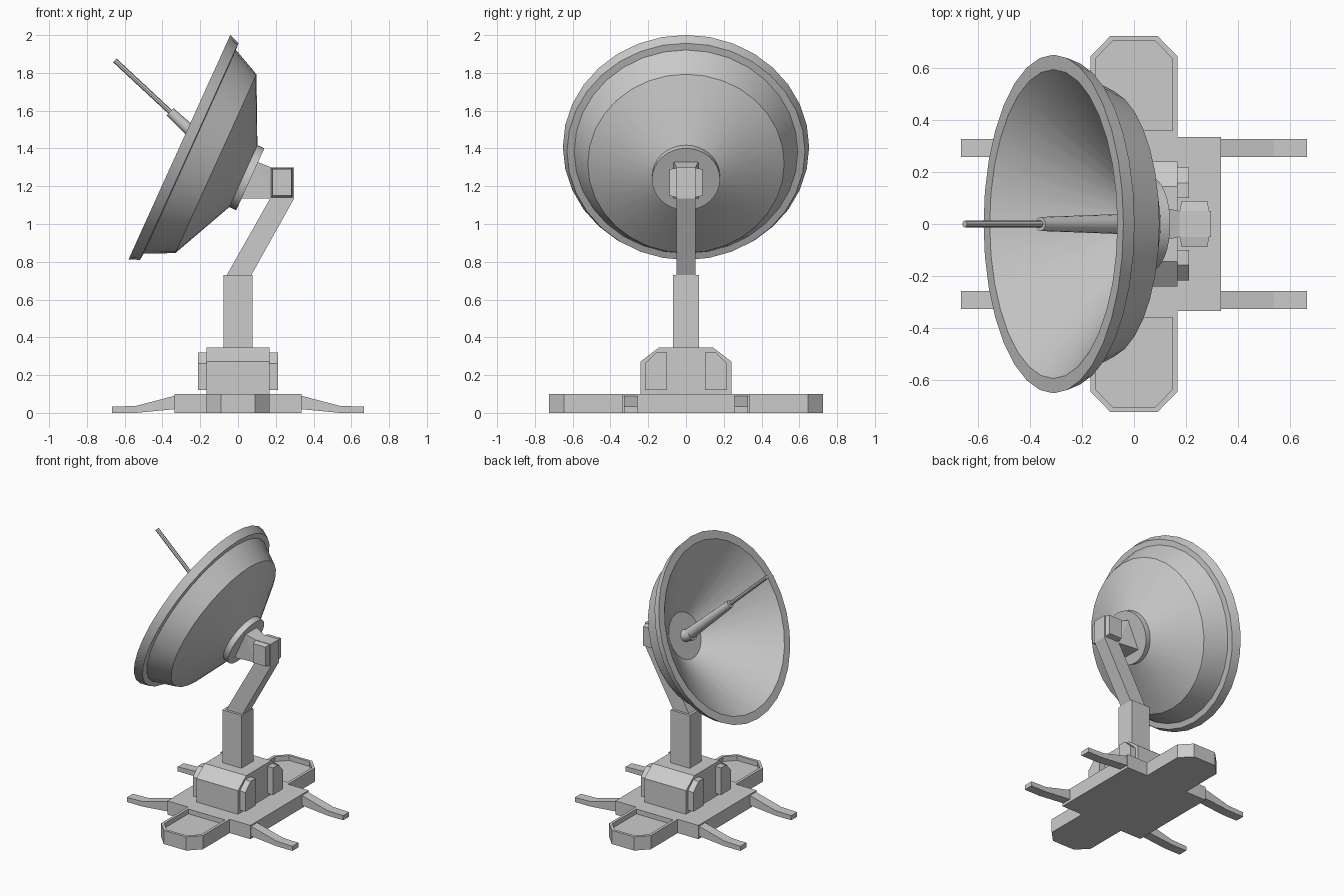
import bpy, bmesh, math
from mathutils import Matrix, Vector

if "Cube" in bpy.data.objects:
    bpy.data.objects.remove(bpy.data.objects["Cube"])

def finish(name, bm, smooth=False):
    bmesh.ops.recalc_face_normals(bm, faces=bm.faces)
    me = bpy.data.meshes.new(name)
    bm.to_mesh(me)
    bm.free()
    ob = bpy.data.objects.new(name, me)
    bpy.context.collection.objects.link(ob)
    if smooth:
        bpy.ops.object.select_all(action='DESELECT')
        ob.select_set(True)
        bpy.context.view_layer.objects.active = ob
        bpy.ops.object.shade_smooth_by_angle(angle=math.radians(25))
    return ob

def prism(name, pts, axis, a, b):
    """Extrude a 2D outline along an axis from a to b."""
    place = {'x': lambda p, t: (t, p[0], p[1]),
             'y': lambda p, t: (p[0], t, p[1]),
             'z': lambda p, t: (p[0], p[1], t)}[axis]
    bm = bmesh.new()
    f = bm.faces.new([bm.verts.new(place(p, a)) for p in pts])
    r = bmesh.ops.extrude_face_region(bm, geom=[f])
    vs = [v for v in r['geom'] if isinstance(v, bmesh.types.BMVert)]
    bmesh.ops.translate(bm, verts=vs, vec=Vector(place((0, 0), b - a)))
    return finish(name, bm)

def rect(x0, x1, y0, y1):
    return [(x0, y0), (x1, y0), (x1, y1), (x0, y1)]

def hull(name, pts):
    bm = bmesh.new()
    bmesh.ops.convex_hull(bm, input=[bm.verts.new(p) for p in pts])
    bmesh.ops.dissolve_limit(bm, angle_limit=0.01, verts=bm.verts, edges=bm.edges)
    return finish(name, bm)

def lathe(name, prof, seg, mat):
    """Spin (radius, height) points round local z, then place with mat."""
    bm = bmesh.new()
    vs = [bm.verts.new((r, 0, z)) for r, z in prof]
    es = [bm.edges.new(p) for p in zip(vs, vs[1:])]
    bmesh.ops.spin(bm, geom=vs + es, cent=(0, 0, 0), axis=(0, 0, 1),
                   angle=2 * math.pi, steps=seg, use_duplicate=False)
    bmesh.ops.remove_doubles(bm, verts=bm.verts, dist=1e-4)
    bm.transform(mat)
    return finish(name, bm, True)

def rod(name, p, q, r0, r1, seg=16):
    p, q = Vector(p), Vector(q)
    d = q - p
    mat = Matrix.Translation(p) @ d.to_track_quat('Z', 'Y').to_matrix().to_4x4()
    n = d.length
    return lathe(name, [(0, 0), (r0, 0), (r1, n), (0, n)], seg, mat)

# base plate and the two end pods with shallow recessed tops
prism('base_plate', rect(-.335, .335, -.335, .335), 'z', 0, .1)
for s, side in ((-1, 'front'), (1, 'back')):
    out = [(-.168, .335), (.168, .335), (.168, .645), (.09, .725), (-.09, .725), (-.168, .645)]
    inn = [(-.148, .36), (.148, .36), (.148, .637), (.082, .705), (-.082, .705), (-.148, .637)]
    bm = bmesh.new()
    rings = [[bm.verts.new((x, s * y, z)) for x, y in o]
             for o, z in ((out, 0), (out, .1), (inn, .1), (inn, .065))]
    bm.faces.new(rings[0])
    bm.faces.new(rings[-1])
    for a, b in zip(rings, rings[1:]):
        for i in range(6):
            j = (i + 1) % 6
            bm.faces.new((a[i], a[j], b[j], b[i]))
    finish('pod_' + side, bm)

# four outrigger legs
leg = [(.33, .02), (.54, 0), (.667, 0), (.667, .033), (.54, .037), (.33, .092)]
for sx in (-1, 1):
    for sy in (-1, 1):
        prism('outrigger_leg', [(sx * x, z) for x, z in leg], 'y', sy * .258, sy * .327)

# equipment housing with side boxes
prism('housing', [(-.24, .1), (.24, .1), (.24, .272), (.145, .345),
                  (-.145, .345), (-.24, .272)], 'x', -.168, .168)
box = [(.1, .122), (.217, .122), (.217, .262), (.157, .32), (.1, .32)]
for sx in (-1, 1):
    for sy in (-1, 1):
        prism('side_box', [(sy * y, z) for y, z in box], 'x', sx * .16, sx * .212)

# column, slanted arm, elbow head
prism('column', rect(-.078, .076, -.068, .068), 'z', .34, .73)
prism('slanted_arm', [(-.062, .725), (.068, .725), (.297, 1.135), (.297, 1.3),
                      (.17, 1.3), (.17, 1.135)], 'y', -.05, .05)
for s in (-1, 1):
    hull('pivot_cap', [(x, s * .045, z) for x in (.175, .29) for z in (1.14, 1.298)] +
         [(x, s * .088, z) for x in (.183, .283) for z in (1.15, 1.29)])
hull('dish_neck', [(x, s * y, z) for s in (-1, 1) for x, y, z in
     ((.1, .066, 1.33), (.012, .066, 1.135), (.175, .05, 1.3), (.175, .05, 1.135))])

# dish: local z is the pointing axis, origin at the rim centre
M = Matrix.Translation((-.31, 0, 1.407)) @ Matrix.Rotation(math.radians(-65.6), 4, 'Y')
lathe('dish', [(0, -.35), (.16, -.35), (.595, 0), (.652, 0), (.63, -.057), (.592, -.06),
               (.52, -.212), (.17, -.376), (0, -.376)], 32, M)
lathe('dish_hub', [(0, -.37), (.18, -.37), (.18, -.412), (0, -.412)], 32, M)

# feed: socket, tapered tube, thin antenna
rod('feed_socket', M @ Vector((0, 0, -.352)), M @ Vector((0, 0, -.28)), .042, .042)
rod('feed_tube', (-.016, 0, 1.274), (-.36, 0, 1.594), .04, .027)
rod('feed_antenna', (-.34, 0, 1.576), (-.652, 0, 1.866), .0135, .0135, 8)
